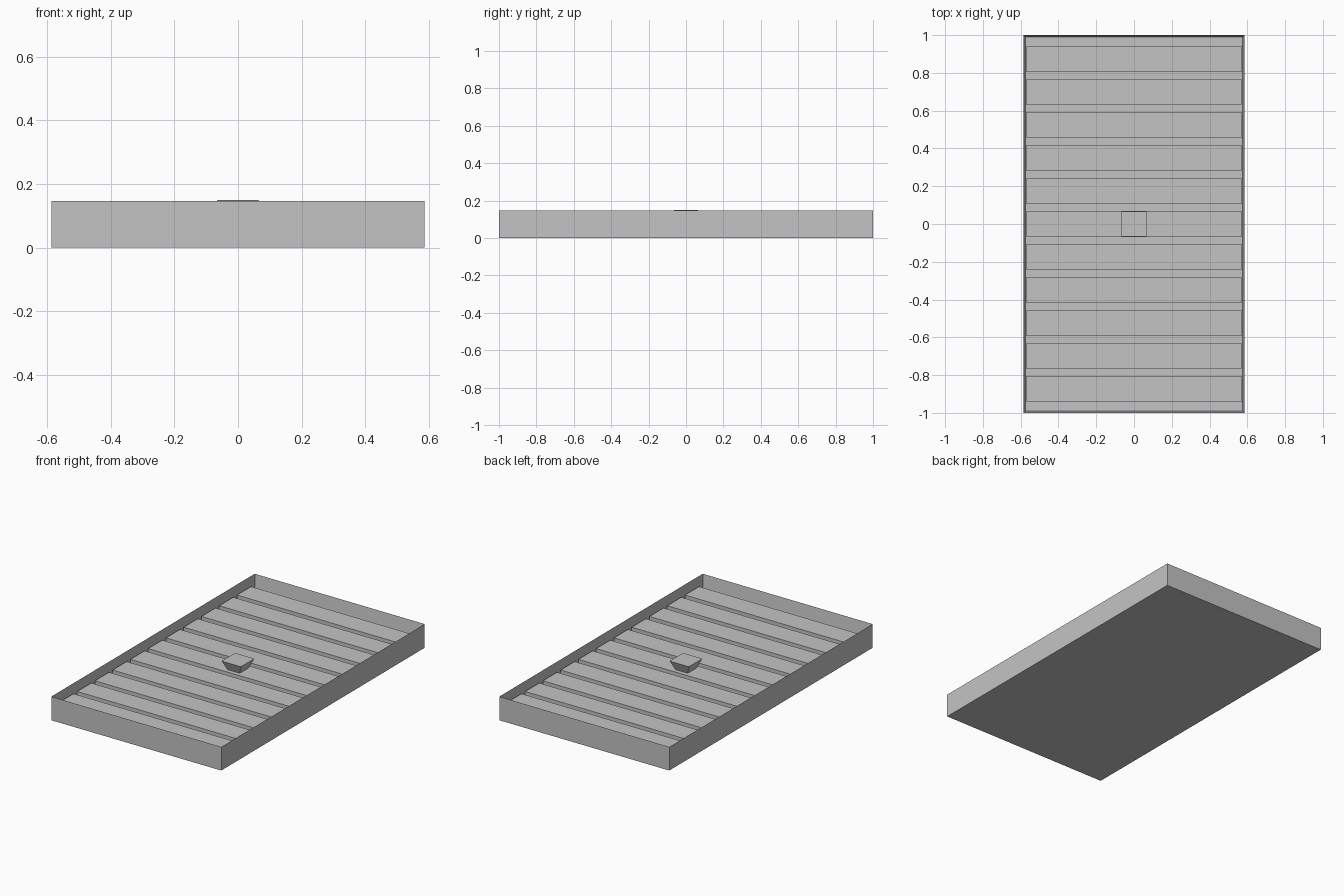
import bpy
import bmesh

old = bpy.data.objects.get("Cube")
if old:
    bpy.data.objects.remove(old, do_unlink=True)

# Overall sizes
HALF_X, HALF_Y, HEIGHT = 0.585, 1.0, 0.147
WALL, FLOOR, SLAT_TOP = 0.015, 0.05, 0.094
SLATS, PITCH, SLAT_WIDTH = 11, 0.1745, 0.138

grey = bpy.data.materials.new("plain grey")
grey.use_nodes = True
grey.diffuse_color = (0.55, 0.55, 0.55, 1)
grey.node_tree.nodes["Principled BSDF"].inputs["Base Color"].default_value = grey.diffuse_color


def add_box(bm, size, centre):
    verts = bmesh.ops.create_cube(bm, size=1)["verts"]
    bmesh.ops.scale(bm, vec=size, verts=verts)
    bmesh.ops.translate(bm, vec=centre, verts=verts)
    return verts


def finish(bm, name):
    bmesh.ops.recalc_face_normals(bm, faces=bm.faces)
    mesh = bpy.data.meshes.new(name)
    bm.to_mesh(mesh)
    bm.free()
    mesh.materials.append(grey)
    obj = bpy.data.objects.new(name, mesh)
    bpy.context.collection.objects.link(obj)
    return obj


# Open tray: a box whose top is inset and pushed down to the floor
bm = bmesh.new()
add_box(bm, (2 * HALF_X, 2 * HALF_Y, HEIGHT), (0, 0, HEIGHT / 2))
bm.normal_update()
top = max(bm.faces, key=lambda f: f.calc_center_median().z)
bmesh.ops.inset_region(bm, faces=[top], thickness=WALL)
bmesh.ops.translate(bm, vec=(0, 0, FLOOR - HEIGHT), verts=top.verts)
finish(bm, "tray")

# Row of flat slats across the tray
for i in range(SLATS):
    bm = bmesh.new()
    y = (i - (SLATS - 1) / 2) * PITCH
    add_box(bm, (2 * (HALF_X - WALL), SLAT_WIDTH, SLAT_TOP - FLOOR),
            (0, y, (SLAT_TOP + FLOOR) / 2))
    # The underside rests on the floor, so it is left open
    bottom = min(bm.faces, key=lambda f: f.calc_center_median().z)
    bmesh.ops.delete(bm, geom=[bottom], context='FACES_ONLY')
    finish(bm, f"slat_{i + 1}")

# Square knob, wider at the top
bm = bmesh.new()
knob_height = 0.15 - SLAT_TOP
verts = add_box(bm, (0.132, 0.132, knob_height), (0, 0, SLAT_TOP + knob_height / 2))
lower = [v for v in verts if v.co.z < SLAT_TOP + knob_height / 2]
bmesh.ops.scale(bm, vec=(0.64, 0.64, 1), verts=lower)
finish(bm, "knob")
